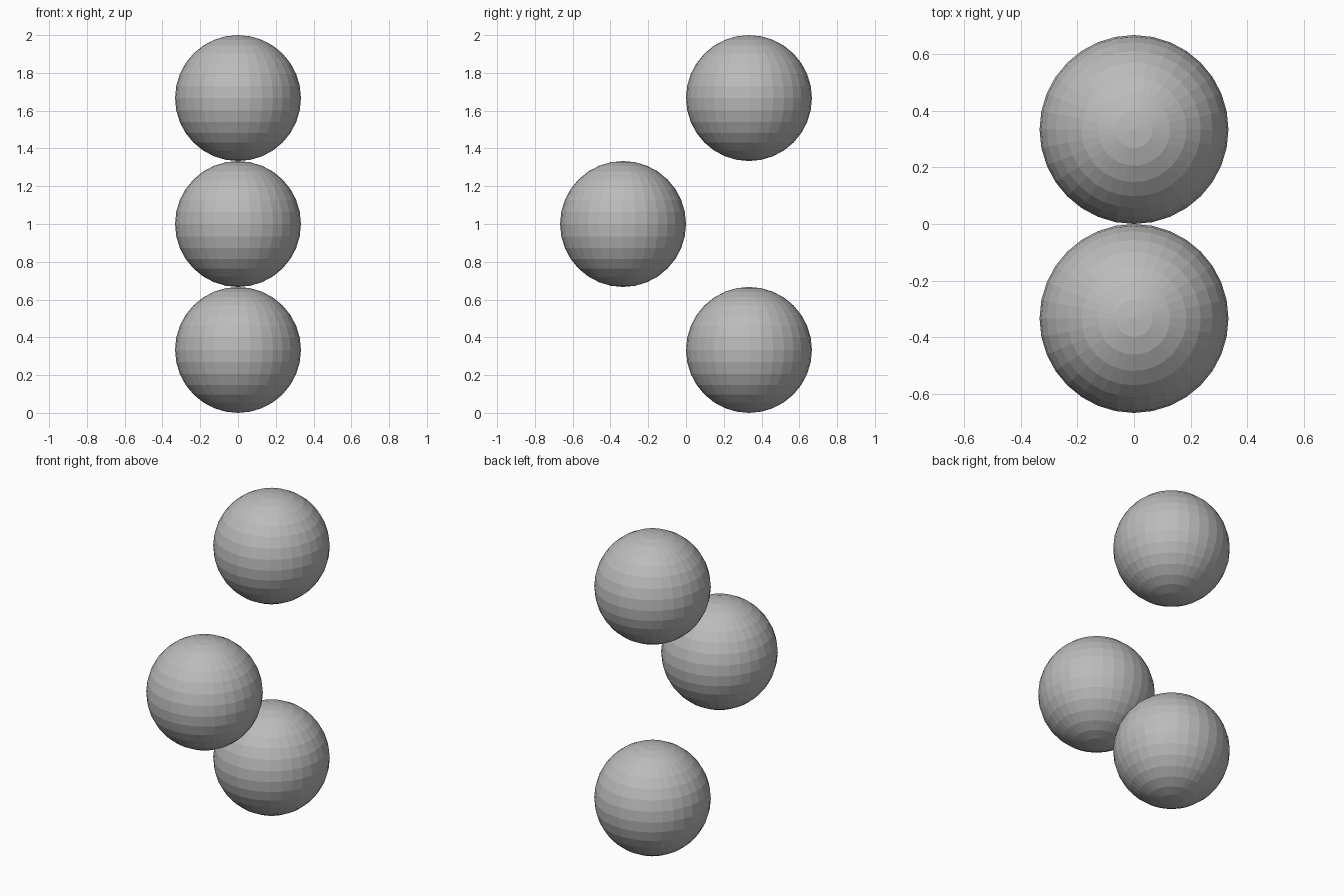
import bpy

if "Cube" in bpy.data.objects:
    bpy.data.objects.remove(bpy.data.objects["Cube"])

R = 1 / 3

# One plain grey for all balls
grey = bpy.data.materials.new("plain_grey")
grey.diffuse_color = (0.5, 0.5, 0.5, 1)
grey.use_nodes = True
grey.node_tree.nodes["Principled BSDF"].inputs["Base Color"].default_value = grey.diffuse_color


def ball(name, y, z):
    """Flat-faced ball, 32 segments by 16 rings."""
    bpy.ops.mesh.primitive_uv_sphere_add(segments=32, ring_count=16, radius=R, location=(0, y, z))
    obj = bpy.context.object
    obj.name = name
    obj.data.materials.append(grey)
    bpy.ops.object.shade_flat()


# Three balls, zigzagging back, front, back
for name, y, z in (("lower_ball", R, R), ("middle_ball", -R, 3 * R), ("upper_ball", R, 5 * R)):
    ball(name, y, z)
